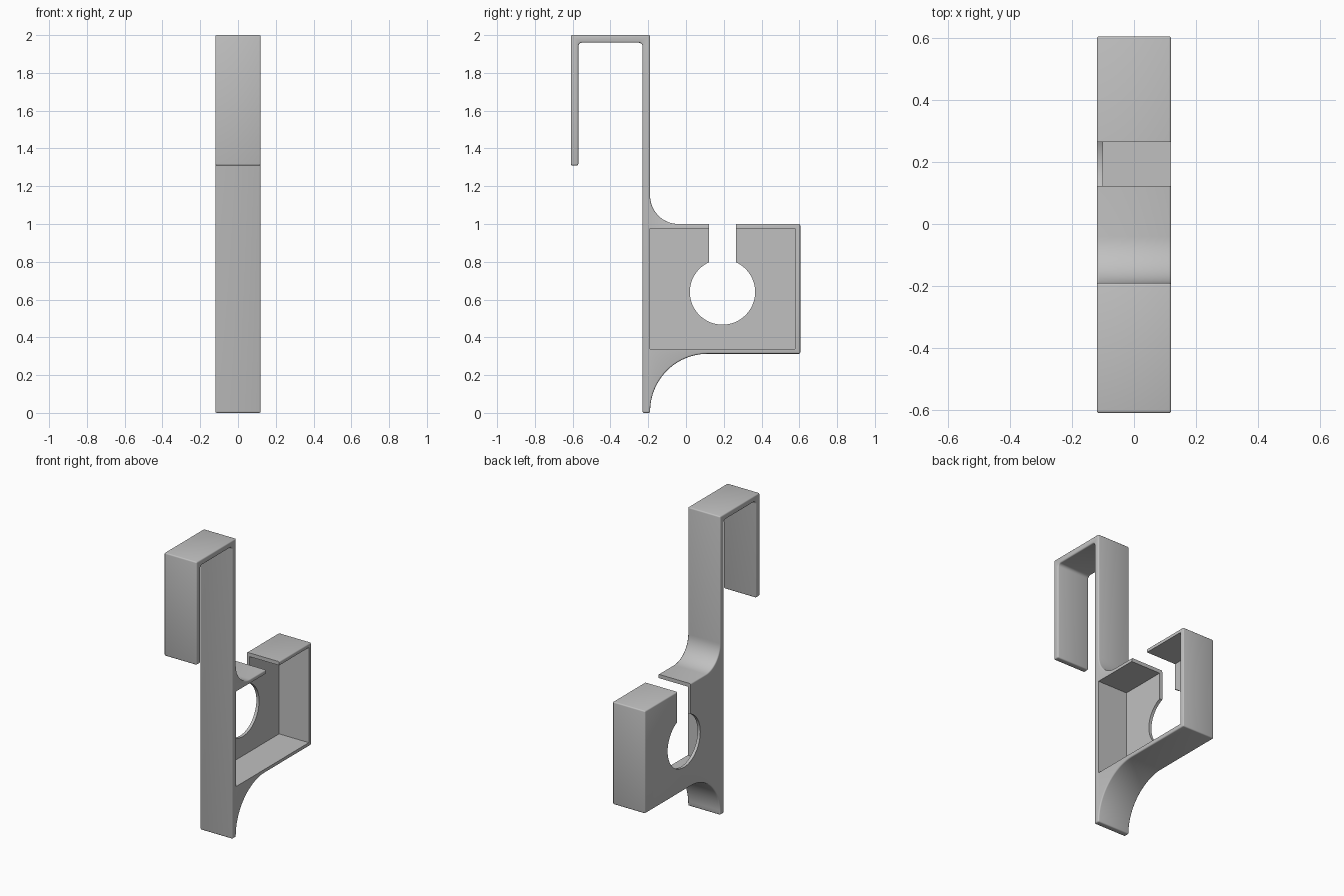
import bpy
import bmesh
from math import cos, sin, pi, radians
from mathutils import Matrix

if "Cube" in bpy.data.objects:
    bpy.data.objects.remove(bpy.data.objects["Cube"])

HALF = 0.12                                  # half width of the bracket
FRONT, STEM, BACK = -0.61, -0.19, 0.605      # y of lip, stem back, box back
TOP, SHELF, BASE = 2.0, 1.0, 0.313           # z of hook, box top, box bottom
WALL, PLATE = 0.04, 0.02

grey = bpy.data.materials.new("light_grey")
grey.use_nodes = True
grey.diffuse_color = (0.53, 0.53, 0.53, 1)
grey.node_tree.nodes["Principled BSDF"].inputs["Base Color"].default_value = grey.diffuse_color


def arc(y, z, r, start, end, steps):
    """Points on an arc around (y, z), angles in degrees."""
    angles = [radians(start + (end - start) * i / steps) for i in range(steps + 1)]
    return [(y + r * cos(a), z + r * sin(a)) for a in angles]


def extrude_profile(name, points, x0, x1):
    """Solid made from a y-z outline swept along x."""
    bm = bmesh.new()
    face = bm.faces.new([bm.verts.new((x0, y, z)) for y, z in points])
    new = bmesh.ops.extrude_face_region(bm, geom=[face])["geom"]
    verts = [v for v in new if isinstance(v, bmesh.types.BMVert)]
    bmesh.ops.translate(bm, verts=verts, vec=(x1 - x0, 0, 0))
    bmesh.ops.recalc_face_normals(bm, faces=bm.faces)
    mesh = bpy.data.meshes.new(name)
    bm.to_mesh(mesh)
    bm.free()
    ob = bpy.data.objects.new(name, mesh)
    bpy.context.collection.objects.link(ob)
    mesh.materials.append(grey)
    return ob


def rect(y0, y1, z0, z1):
    return [(y0, z0), (y1, z0), (y1, z1), (y0, z1)]


# Hook, stem and box outline with concave fillets
r_in, r_up, r_low = 0.02, 0.15, 0.305
lip, stem = FRONT + WALL, STEM - WALL
outline = [(FRONT, 1.31), (lip, 1.31)]
outline += arc(lip + r_in, TOP - WALL - r_in, r_in, 180, 90, 4)
outline += arc(stem - r_in, TOP - WALL - r_in, r_in, 90, 0, 4)
outline += [(stem, 0), (STEM, 0)]
outline += arc(STEM + r_low, BASE - r_low, r_low, 180, 90, 20)
outline += [(BACK, BASE), (BACK, SHELF)]
outline += arc(STEM + r_up, SHELF + r_up, r_up, 270, 180, 16)
outline += [(STEM, TOP), (FRONT, TOP)]
bracket = extrude_profile("hook_bracket", outline, -HALF, HALF)

# Softened outer edges
bevel = bracket.modifiers.new("soft_edges", 'BEVEL')
bevel.width = 0.008
bevel.segments = 3
bevel.limit_method = 'ANGLE'
bevel.angle_limit = radians(40)
bevel.use_clamp_overlap = False

# Open pocket, top slot and round hole
cutters = [
    extrude_profile("pocket_cutter", rect(STEM, 0.578, 0.338, 0.975), PLATE - HALF, 0.3),
    extrude_profile("slot_cutter", rect(0.122, 0.265, 0.64, 1.2), -0.3, 0.3),
    extrude_profile("hole_cutter", arc(0.193, 0.64, 0.173, 0, 352.5, 47), -0.3, 0.05),
]
for cutter in cutters:
    cutter.hide_render = True
    cut = bracket.modifiers.new(cutter.name, 'BOOLEAN')
    cut.operation = 'DIFFERENCE'
    cut.solver = 'EXACT'
    cut.object = cutter

# Bake the cuts, drop the cutters
graph = bpy.context.evaluated_depsgraph_get()
baked = bpy.data.meshes.new_from_object(bracket.evaluated_get(graph))
bracket.modifiers.clear()
bracket.data = baked
for cutter in cutters:
    bpy.data.objects.remove(cutter)

bpy.ops.object.select_all(action='DESELECT')
bracket.select_set(True)
bpy.context.view_layer.objects.active = bracket
bpy.ops.object.shade_smooth_by_angle(angle=radians(32))
